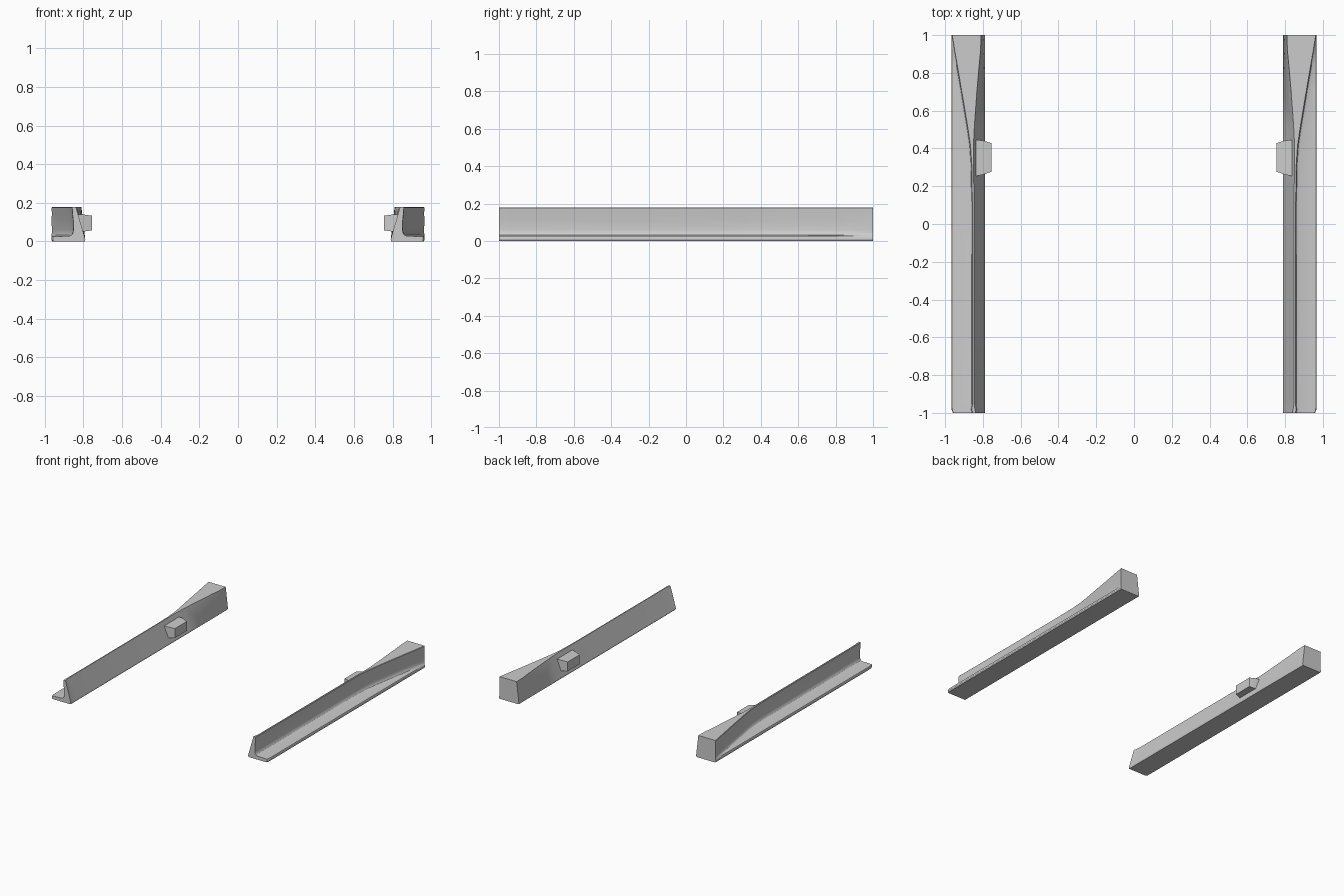
import bpy, bmesh

if "Cube" in bpy.data.objects:
    bpy.data.objects.remove(bpy.data.objects["Cube"])

TOP = 0.178

def section(y, plate, outer, inner):
    """Cross-section: flat plate, thin leaning wall, concave outer fillet."""
    r = min(0.022, max(plate - outer, 0.002))
    mid = outer - min(0.007, r)          # slightly hollow outer wall
    pts = [
        (0.793, 0.0), (plate - 0.005, 0.0),
        (plate, 0.008), (plate, 0.020), (plate - 0.003, 0.026),
        (mid + r, 0.028), (mid + 0.45 * r, 0.033), (mid + 0.12 * r, 0.043),
        (mid, 0.060), (mid + 0.001, 0.110), (outer - 0.002, 0.150),
        (outer, TOP - 0.003), (outer - 0.003, TOP),
        (inner, TOP), (0.790, 0.012),
    ]
    return [(x, y, z) for x, z in pts]

def finish(name, bm):
    bmesh.ops.recalc_face_normals(bm, faces=bm.faces)
    mesh = bpy.data.meshes.new(name)
    bm.to_mesh(mesh)
    bm.free()
    ob = bpy.data.objects.new(name, mesh)
    bpy.context.collection.objects.link(ob)
    mirror = ob.modifiers.new("mirror", 'MIRROR')
    mirror.use_axis[0] = True
    bpy.ops.object.select_all(action='DESELECT')
    ob.select_set(True)
    bpy.context.view_layer.objects.active = ob
    bpy.ops.object.shade_smooth_by_angle(angle=0.5)
    return ob

def loft(name, rings):
    bm = bmesh.new()
    loops = [[bm.verts.new(p) for p in ring] for ring in rings]
    n = len(loops[0])
    for a, b in zip(loops, loops[1:]):
        for i in range(n):
            j = (i + 1) % n
            bm.faces.new((a[i], a[j], b[j], b[i]))
    bm.faces.new(loops[0])
    bm.faces.new(loops[-1])
    return finish(name, bm)

# Skirt body: straight wall that flares into a solid block at the rear
stations = [
    (-1.0, 0.958, 0.858, 0.838),
    (-0.985, 0.965, 0.860, 0.842),
    (-0.94, 0.966, 0.858, 0.848),
    (0.15, 0.966, 0.859, 0.848),
    (0.32, 0.966, 0.862, 0.849),
    (0.42, 0.966, 0.869, 0.850),
    (0.52, 0.966, 0.884, 0.845),
    (0.70, 0.966, 0.914, 0.832),
    (0.84, 0.966, 0.938, 0.820),
    (0.92, 0.966, 0.952, 0.812),
    (1.0, 0.966, 0.965, 0.810),
]
loft("side_skirt", [section(*s) for s in stations])

# Mounting tab: tapered block on the inner face
def tab_ring(x, y0, y1, z0, z1):
    return [(x, y0, z0), (x, y1, z0), (x, y1, z1), (x, y0, z1)]

loft("mounting_tab", [
    tab_ring(0.845, 0.252, 0.447, 0.048, 0.142),
    tab_ring(0.797, 0.262, 0.441, 0.052, 0.139),
    tab_ring(0.755, 0.276, 0.428, 0.058, 0.133),
])
